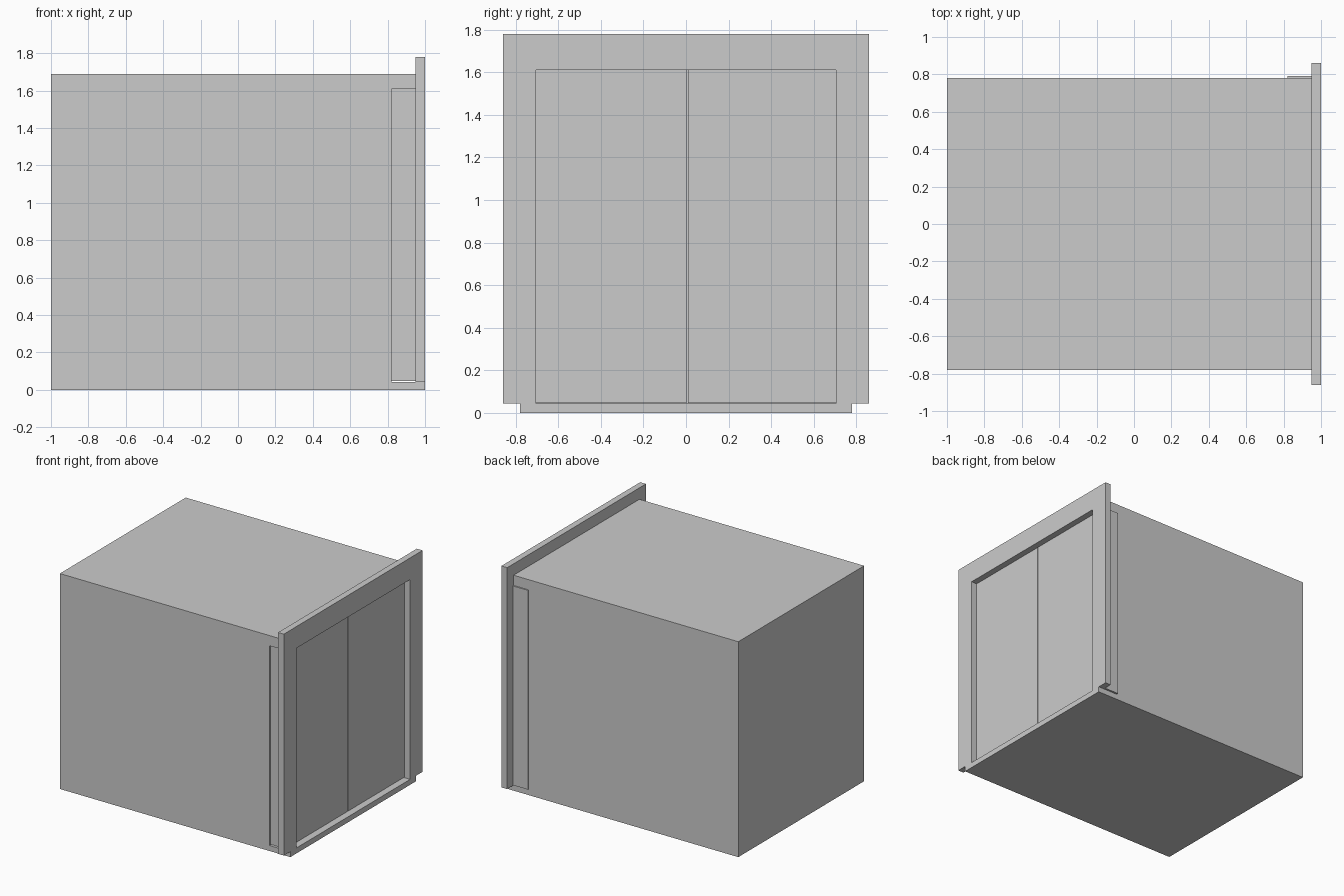
import bpy, bmesh

if "Cube" in bpy.data.objects:
    bpy.data.objects.remove(bpy.data.objects["Cube"])

SILL, HEAD, WALL_X = 0.043, 1.61, 0.95   # floor top, opening top, front of cabin


def box(name, lo, hi):
    """Axis-aligned box between two corners."""
    bm = bmesh.new()
    bmesh.ops.create_cube(bm, size=1)
    for v in bm.verts:
        v.co = [(a + b) / 2 + c * (b - a) for a, b, c in zip(lo, hi, v.co)]
    me = bpy.data.meshes.new(name)
    bm.to_mesh(me)
    bm.free()
    ob = bpy.data.objects.new(name, me)
    bpy.context.collection.objects.link(ob)
    return ob


def cut(target, name, lo, hi):
    """Subtract a box from the target."""
    cutter = box(name, lo, hi)
    cutter.hide_render = True
    mod = target.modifiers.new(name, 'BOOLEAN')
    mod.operation, mod.solver, mod.object = 'DIFFERENCE', 'EXACT', cutter
    bpy.context.view_layer.objects.active = target
    bpy.ops.object.modifier_apply(modifier=name)
    bpy.data.objects.remove(cutter)


# Cabin: hollow shell whose floor runs forward as a sill
cabin = box("cabin", (-1, -0.78, 0), (1, 0.78, 1.69))
cut(cabin, "front_trim", (WALL_X, -1, SILL), (1.1, 1, 2))
cut(cabin, "interior", (-0.925, -0.705, SILL), (0.9, 0.705, HEAD))
cut(cabin, "door_slot", (0.82, -1, SILL), (1.1, 1, HEAD))

# Door frame: inverted U profile extruded along x
half = [(0.86, SILL), (0.86, 1.78)]
inner = [(0.705, HEAD), (0.705, SILL)]
profile = half + [(-y, z) for y, z in reversed(half)] \
    + [(-y, z) for y, z in reversed(inner)] + inner
bm = bmesh.new()
face = bm.faces.new([bm.verts.new((WALL_X, y, z)) for y, z in profile])
ext = bmesh.ops.extrude_face_region(bm, geom=[face])
bmesh.ops.translate(bm, vec=(0.05, 0, 0),
                    verts=[g for g in ext["geom"] if isinstance(g, bmesh.types.BMVert)])
bmesh.ops.recalc_face_normals(bm, faces=bm.faces)
me = bpy.data.meshes.new("door_frame")
bm.to_mesh(me)
bm.free()
bpy.context.collection.objects.link(bpy.data.objects.new("door_frame", me))

# Pair of sliding doors, set slightly off centre in the slot
for name, y0, y1 in (("left_door", -0.766, 0.003), ("right_door", 0.009, 0.79)):
    box(name, (0.82, y0, SILL + 0.004), (WALL_X, y1, HEAD))
